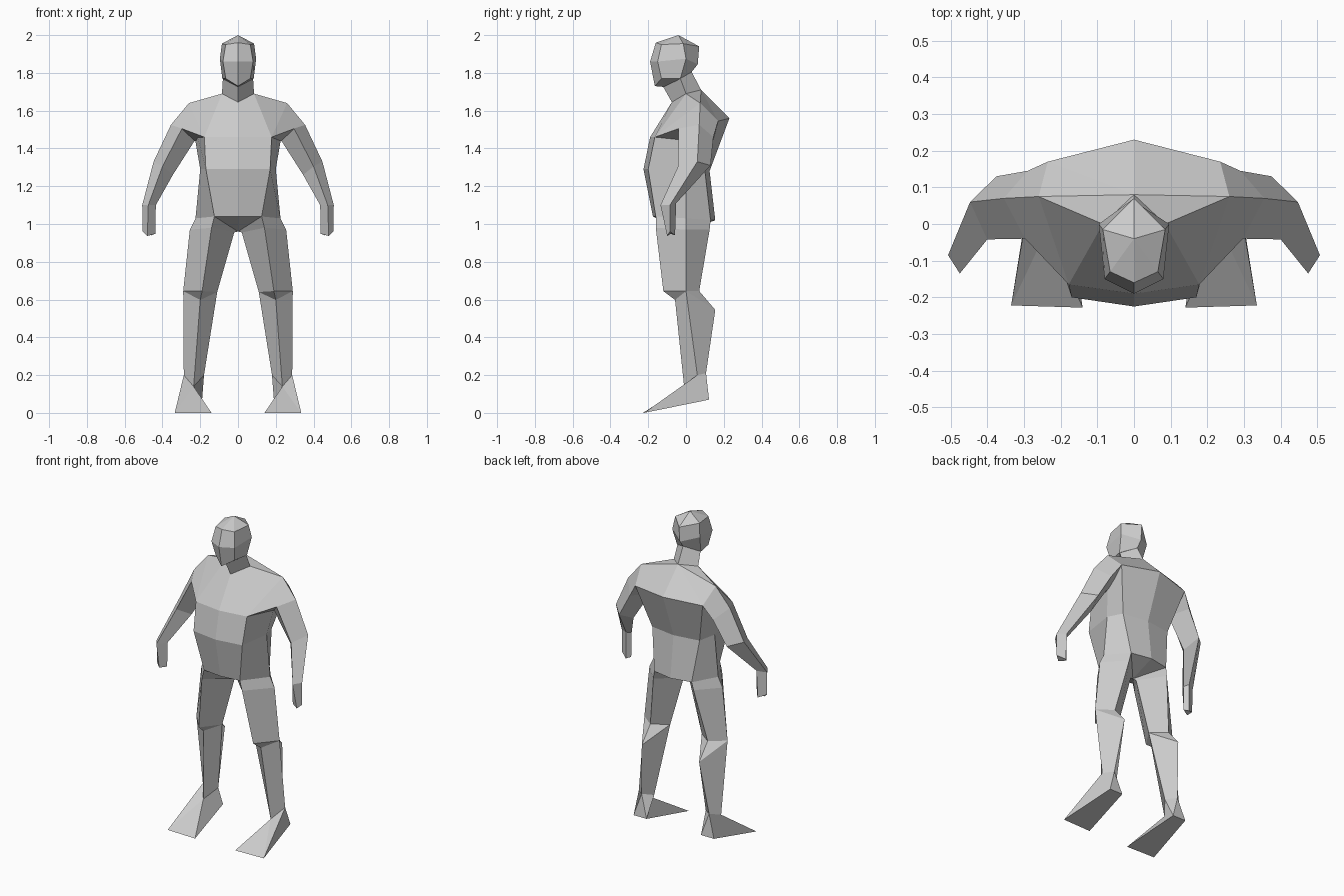
import bpy, bmesh

if "Cube" in bpy.data.objects:
    bpy.data.objects.remove(bpy.data.objects["Cube"])

grey = bpy.data.materials.new("plain grey")
grey.diffuse_color = (0.6, 0.6, 0.6, 1)
grey.use_nodes = True
grey.node_tree.nodes["Principled BSDF"].inputs["Base Color"].default_value = grey.diffuse_color


def loft(name, rings, cap=True):
    """Skin flat-faced quads between rings; repeated points collapse to triangles."""
    bm = bmesh.new()
    cache = {}

    def vert(p):
        key = tuple(round(c, 4) for c in p)
        if key not in cache:
            cache[key] = bm.verts.new(key)
        return cache[key]

    def face(points):
        vs = list(dict.fromkeys(vert(p) for p in points))
        if len(vs) > 2 and not bm.faces.get(vs):
            bm.faces.new(vs)

    n = max(len(r) for r in rings)
    rings = [r * n if len(r) == 1 else r for r in rings]
    for a, b in zip(rings, rings[1:]):
        for i in range(n):
            j = (i + 1) % n
            face([a[i], a[j], b[j], b[i]])
    if cap:
        face(rings[0])
        face(rings[-1])
    bmesh.ops.recalc_face_normals(bm, faces=bm.faces[:])
    mesh = bpy.data.meshes.new(name)
    bm.to_mesh(mesh)
    bm.free()
    mesh.materials.append(grey)
    ob = bpy.data.objects.new(name, mesh)
    bpy.context.collection.objects.link(ob)
    return ob


def whole(half):
    """Complete a front-to-back half ring across x = 0."""
    return half + [(-x, y, z) for x, y, z in reversed(half) if x > 0]


def limb(name, rings):
    ob = loft(name, rings)
    ob.modifiers.new("other_side", 'MIRROR').use_mirror_merge = False


# Head: crown, brow, cheek and jaw rings
loft("head", [
    [(0, -.04, 2.0)],
    whole([(0, -.16, 1.96), (.065, -.13, 1.95), (.085, -.015, 1.955), (0, .07, 1.94)]),
    whole([(0, -.19, 1.86), (.08, -.15, 1.86), (.096, 0, 1.875), (0, .062, 1.845)]),
    whole([(0, -.165, 1.73), (.065, -.13, 1.77), (.083, -.03, 1.77), (0, .03, 1.805)]),
    [(0, -.11, 1.725)],
])

# Neck
collar_front, collar_side, collar_back = (0, -.075, 1.645), (.085, 0, 1.69), (0, .08, 1.71)
loft("neck", [
    whole([(0, -.12, 1.725), (.08, -.03, 1.77), (0, .03, 1.805)]),
    whole([collar_front, collar_side, collar_back]),
])

# Torso: collar, chest and shoulders, waist, hips, crotch point
shoulder, chest = (.26, .075, 1.64), (.178, -.165, 1.46)
shoulder_blade = (.235, .17, 1.545)
hip_front, hip_side, hip_back = (.125, -.16, 1.04), (.225, 0, 1.03), (.13, .13, 1.02)
crotch = (0, -.01, .96)
side, cf, cs, cb = (.2, 0, 1.29), collar_front, collar_side, collar_back


def torso_ring(pts):
    """Six points per side, kept paired even where they coincide."""
    return pts + [(-x, y, z) for x, y, z in reversed(pts)]


loft("torso", [
    torso_ring([cf, cs, cs, cb, cb, cb]),
    torso_ring([(0, -.19, 1.46), chest, shoulder, shoulder, shoulder_blade, (0, .23, 1.56)]),
    torso_ring([(0, -.225, 1.29), (.17, -.2, 1.29), side, side, (.165, .1, 1.28), (0, .125, 1.28)]),
    torso_ring([(0, -.175, 1.04), hip_front, hip_side, hip_side, hip_back, (0, .155, 1.02)]),
    [crotch],
])

# Arms: shoulder root, upper arm, elbow, wrist, fingertips (outer, front, inner, back)
limb("arm", [
    [shoulder, chest, (.2, 0, 1.44), shoulder_blade],
    [(.355, .07, 1.525), (.297, -.04, 1.505), (.23, .03, 1.44), (.29, .145, 1.46)],
    [(.447, .06, 1.33), (.4, -.042, 1.305), (.345, .03, 1.26), (.375, .13, 1.31)],
    [(.507, -.085, 1.10), (.475, -.135, 1.10), (.435, -.08, 1.10), (.455, -.052, 1.11)],
    [(.505, -.085, .96), (.48, -.1, .937), (.438, -.08, .948), (.46, -.058, .94)],
])

# Legs: hip, upper thigh, knee, shin top, ankle (front, outer, back, inner)
knee_out, knee_in = (.29, 0, .645), (.11, 0, .64)
ankle = [(.235, -.01, .14), (.287, .06, .2), (.235, .106, .21), (.18, .06, .2)]
limb("leg", [
    [hip_front, hip_side, hip_back, crotch],
    [(.14, -.16, .98), (.255, 0, .97), (.14, .125, .97), (.02, -.005, .955)],
    [(.19, -.12, .645), knee_out, (.2, .07, .645), knee_in],
    [(.2, -.058, .598), knee_out, (.2, .155, .545), knee_in],
    ankle,
])

# Feet: ankle widening to a wedge sole with a raised heel
front, outer, back, inner = ankle
toe_out, toe_in = (.335, -.222, 0), (.14, -.228, 0)
heel_out, heel_in = (.28, .122, .07), (.19, .122, .07)
limb("foot", [
    [front, front, outer, back, back, inner],
    [toe_in, toe_out, toe_out, heel_out, heel_in, heel_in],
])
